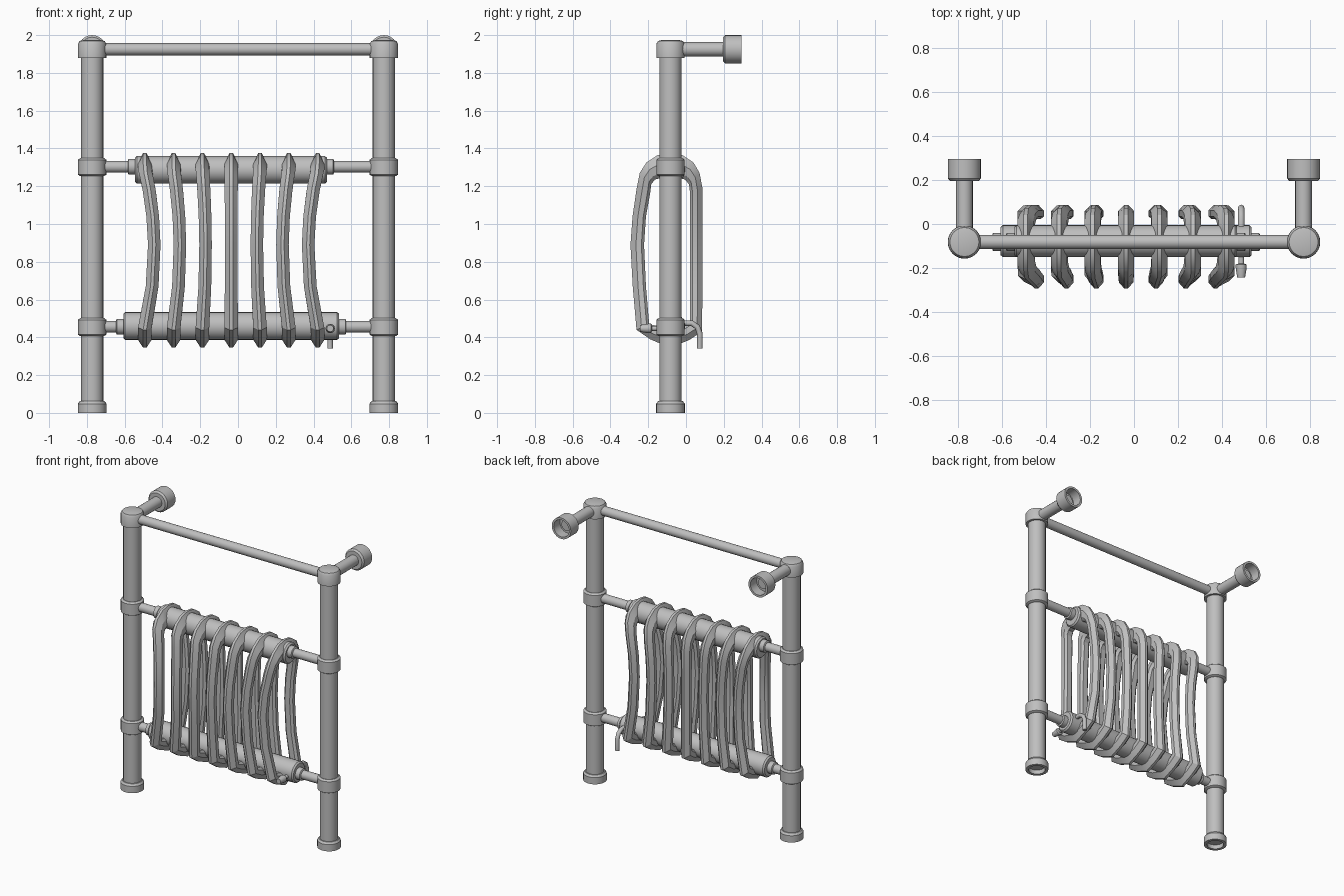
import bpy, bmesh, math
from mathutils import Vector

cube = bpy.data.objects.get("Cube")
if cube:
    bpy.data.objects.remove(cube, do_unlink=True)

metal = bpy.data.materials.new("grey_metal")
metal.use_nodes = True
GREY = (0.52, 0.52, 0.52, 1)
metal.diffuse_color = GREY
metal.node_tree.nodes["Principled BSDF"].inputs["Base Color"].default_value = GREY

POST_X, POST_Y = 0.772, -0.082
TOP_Z, UPPER_Z, LOWER_Z = 1.925, 1.303, 0.456


def finish(name, bm, angle=35):
    bmesh.ops.recalc_face_normals(bm, faces=bm.faces[:])
    mesh = bpy.data.meshes.new(name)
    bm.to_mesh(mesh)
    bm.free()
    obj = bpy.data.objects.new(name, mesh)
    bpy.context.collection.objects.link(obj)
    mesh.materials.append(metal)
    bpy.ops.object.select_all(action="DESELECT")
    obj.select_set(True)
    bpy.context.view_layer.objects.active = obj
    bpy.ops.object.shade_smooth_by_angle(angle=math.radians(angle))
    return obj


def bridge(bm, a, b):
    n = len(a)
    for i in range(n):
        bm.faces.new((a[i], a[(i + 1) % n], b[(i + 1) % n], b[i]))


def lathe(name, origin, axis, profile, sides=24):
    """Turn a (radius, distance) profile about an axis and close both ends."""
    bm = bmesh.new()
    turn = Vector((0, 0, 1)).rotation_difference(Vector(axis))
    rings = []
    for r, h in profile:
        ring = []
        for i in range(sides):
            a = math.tau * i / sides
            p = turn @ Vector((r * math.cos(a), r * math.sin(a), h))
            ring.append(bm.verts.new(p + Vector(origin)))
        rings.append(ring)
    for a, b in zip(rings, rings[1:]):
        bridge(bm, a, b)
    bm.faces.new(rings[0])
    bm.faces.new(rings[-1])
    return finish(name, bm)


def rod(name, start, end, radius, sides=20):
    d = Vector(end) - Vector(start)
    return lathe(name, start, d.normalized(), [(radius, 0), (radius, d.length)], sides)


UP, BACK, FRONT, LEFT = (0, 0, 1), (0, 1, 0), (0, -1, 0), (1, 0, 0)

# Posts with feet, collars, caps and wall brackets
for side, s in (("left", 1), ("right", -1)):
    x = s * POST_X
    rod(side + "_post", (x, POST_Y, 0.03), (x, POST_Y, 1.92), 0.059)
    lathe(side + "_foot", (x, POST_Y, 0), UP,
          [(0.055, 0.03), (0.055, 0), (0.076, 0), (0.076, 0.048), (0.066, 0.062)])
    for label, z in (("lower", LOWER_Z), ("upper", UPPER_Z)):
        lathe(f"{side}_{label}_collar", (x, POST_Y, z), UP,
              [(0.062, -0.05), (0.075, -0.042), (0.075, 0.037), (0.062, 0.047)])
    lathe(side + "_cap", (x, POST_Y, 1.88), UP,
          [(0.075, 0), (0.075, 0.074), (0.066, 0.089), (0.04, 0.095)])
    rod(side + "_wall_arm", (x, POST_Y, TOP_Z), (x, 0.24, TOP_Z), 0.038)
    lathe(side + "_wall_flange", (x, 0, TOP_Z), BACK,
          [(0.064, 0.195), (0.075, 0.207), (0.075, 0.295), (0.06, 0.295), (0.06, 0.225)])

# Top rail
rod("towel_rail", (-POST_X, POST_Y, TOP_Z), (POST_X, POST_Y, TOP_Z), 0.032)

# Headers: thin pipe, stepped nuts and a wide tube
for label, z, drop, x0, x1 in (("upper", UPPER_Z, 0.016, -0.545, 0.47),
                               ("lower", LOWER_Z, -0.004, -0.607, 0.535)):
    rod(label + "_pipe", (-POST_X, POST_Y, z), (POST_X, POST_Y, z), 0.031)
    lathe(label + "_header", (0, POST_Y + 0.004, z - drop), LEFT,
          [(0.064, x0), (0.073, x0 + 0.01), (0.073, x1 - 0.01), (0.064, x1)])
    lathe(label + "_nuts", (0, POST_Y, z), LEFT,
          [(0.035, x0 - 0.038), (0.042, x0 - 0.034), (0.042, x1 + 0.034), (0.035, x1 + 0.038)], 16)

# Radiator sections: a closed loop with (outer y, z, inner y, z) stations
LOOP = [
    (-0.085, 1.376, -0.085, 1.245), (-0.15, 1.365, -0.13, 1.245),
    (-0.21, 1.325, -0.165, 1.235), (-0.245, 1.27, -0.184, 1.21),
    (-0.261, 1.19, -0.19, 1.16), (-0.283, 1.04, -0.212, 1.04),
    (-0.294, 0.89, -0.222, 0.89), (-0.282, 0.67, -0.212, 0.67),
    (-0.262, 0.44, -0.195, 0.47), (-0.19, 0.39, -0.15, 0.46),
    (-0.085, 0.345, -0.085, 0.45), (0.015, 0.385, -0.01, 0.46),
    (0.085, 0.43, 0.02, 0.48), (0.087, 0.67, 0.022, 0.67),
    (0.087, 0.89, 0.022, 0.89), (0.087, 1.04, 0.022, 1.04),
    (0.087, 1.19, 0.022, 1.16), (0.072, 1.27, 0.016, 1.21),
    (0.04, 1.325, -0.005, 1.235), (-0.02, 1.365, -0.04, 1.245),
]
# (depth through the section, half width)
SHAPE = [(0, 0.009), (0.4, 0.036), (0.8, 0.036), (1, 0.02)]
SECTION = [(t, w) for t, w in SHAPE] + [(t, -w) for t, w in reversed(SHAPE)]
MIDDLE, PITCH = -0.036, 0.1525

for n in range(-3, 4):
    bm = bmesh.new()
    rings = []
    for yo, zo, yi, zi in LOOP:
        ring = []
        for t, w in SECTION:
            z = zo + (zi - zo) * t
            bow = max(0, 1 - ((z - 0.87) / 0.42) ** 2)
            x = MIDDLE + n * PITCH * (1 - 0.11 * bow) + w * (1 - 0.08 * bow)
            ring.append(bm.verts.new((x, yo + (yi - yo) * t, z)))
        rings.append(ring)
    for a, b in zip(rings, rings[1:] + rings[:1]):
        bridge(bm, a, b)
    finish(f"radiator_section_{n + 4}", bm, 25)

# Bleed valve with a bent drain pipe
VX, VZ = 0.488, 0.447
lathe("valve_knob", (VX, 0, VZ), FRONT,
      [(0.013, 0.12), (0.013, 0.18), (0.025, 0.185), (0.025, 0.2), (0.018, 0.243)], 12)
path = [(VX, -0.02, 0.475), (VX, 0.03, 0.475), (VX, 0.06, 0.455),
        (VX, 0.073, 0.42), (VX, 0.073, 0.342)]
curve = bpy.data.curves.new("drain_pipe", "CURVE")
curve.dimensions = "3D"
curve.bevel_depth = 0.015
curve.bevel_resolution = 2
curve.use_fill_caps = True
spline = curve.splines.new("POLY")
spline.points.add(len(path) - 1)
for point, co in zip(spline.points, path):
    point.co = (*co, 1)
curve.materials.append(metal)
bpy.context.collection.objects.link(bpy.data.objects.new("drain_pipe", curve))
